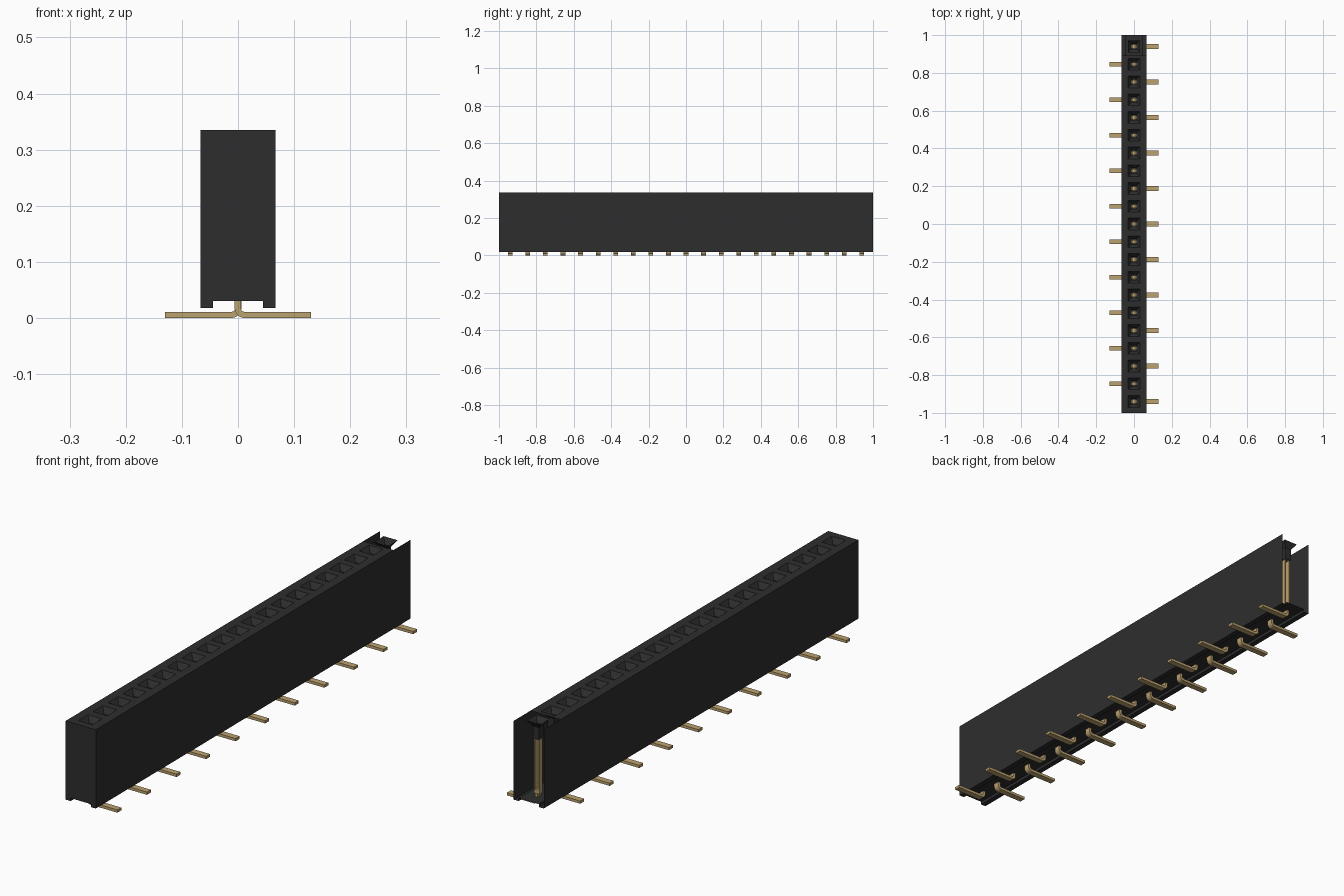
import bpy, bmesh, math

cube = bpy.data.objects.get("Cube")
if cube:
    bpy.data.objects.remove(cube)


def material(name, color, rough):
    m = bpy.data.materials.new(name)
    m.use_nodes = True
    m.diffuse_color = (*color, 1)
    b = m.node_tree.nodes["Principled BSDF"]
    b.inputs["Base Color"].default_value = (*color, 1)
    b.inputs["Roughness"].default_value = rough
    return m


BLACK = material("black plastic", (0.027, 0.027, 0.027), 0.6)
GOLD = material("gold metal", (0.50, 0.36, 0.16), 0.5)

COUNT, PITCH = 21, 0.094
W, TOP, FOOT, FLOOR = 0.067, 0.335, 0.018, 0.03
PIN_Y = [(COUNT - 1) / 2 * PITCH - i * PITCH for i in range(COUNT)]   # back to front


def add_object(name, mesh, y=0.0):
    ob = bpy.data.objects.new(name, mesh)
    ob.location.y = y
    bpy.context.collection.objects.link(ob)
    return ob


def finish(bm, name, mat):
    bmesh.ops.remove_doubles(bm, verts=bm.verts, dist=1e-5)
    bmesh.ops.recalc_face_normals(bm, faces=bm.faces)
    me = bpy.data.meshes.new(name)
    bm.to_mesh(me)
    bm.free()
    me.materials.append(mat)
    return me


def prism(bm, profile, y0, y1):
    """Closed xz profile extruded along y."""
    a = [bm.verts.new((x, y0, z)) for x, z in profile]
    b = [bm.verts.new((x, y1, z)) for x, z in profile]
    bm.faces.new(a)
    bm.faces.new(b[::-1])
    for i in range(len(a)):
        j = (i + 1) % len(a)
        bm.faces.new((a[i], b[i], b[j], a[j]))


def rect(bm, hx, y0, y1, z):
    return [bm.verts.new(p) for p in
            ((-hx, y0, z), (hx, y0, z), (hx, y1, z), (-hx, y1, z))]


def bridge(bm, a, b):
    for i in range(4):
        j = (i + 1) % 4
        bm.faces.new((a[i], a[j], b[j], b[i]))


# Housing: thin shell with two feet, closed at the front, open at the back
bm = bmesh.new()
outline = [(-W, TOP), (-W, FOOT), (-0.045, FOOT), (-0.045, FLOOR),
           (0.045, FLOOR), (0.045, FOOT), (W, FOOT), (W, TOP)]
front = [bm.verts.new((x, -1, z)) for x, z in outline]
back = [bm.verts.new((x, 1, z)) for x, z in outline]
bm.faces.new(front)
for i in range(len(outline) - 1):
    bm.faces.new((front[i], back[i], back[i + 1], front[i + 1]))
add_object("housing_shell", finish(bm, "housing_shell", BLACK))

# Top plate around the sockets; the last bay at the back stays uncovered
bm = bmesh.new()
MOUTH, NECK = 0.031, 0.014
for y in PIN_Y[1:]:
    y0 = -1 if y == PIN_Y[-1] else y - PITCH / 2
    bridge(bm, rect(bm, W, y0, y + PITCH / 2, TOP),
           rect(bm, MOUTH, y - MOUTH, y + MOUTH, TOP))
add_object("top_plate", finish(bm, "top_plate", BLACK))

# Socket: tapered mouth and square neck
bm = bmesh.new()
rings = [rect(bm, h, -h, h, z) for h, z in
         ((MOUTH, TOP), (NECK, 0.312), (NECK, 0.262))]
for a, b in zip(rings, rings[1:]):
    bridge(bm, a, b)
socket_mesh = finish(bm, "socket", BLACK)

# Contact: two spring leaves on a base
bm = bmesh.new()
for s in (-1, 1):
    prism(bm, [(s * 0.012, 0.05), (s * 0.007, 0.05), (s * 0.007, 0.262),
               (s * 0.012, 0.262)], -0.010, 0.010)
prism(bm, [(-0.012, 0.04), (0.012, 0.04), (0.012, 0.056), (-0.012, 0.056)],
      -0.010, 0.010)
contact_mesh = finish(bm, "contact", GOLD)


def leg(side):
    """Bent solder tail running out to one side."""
    cx, cz = 0.012, 0.018
    arc = [math.radians(180 + 15 * k) for k in range(7)]
    inner = [(cx + 0.007 * math.cos(t), cz + 0.007 * math.sin(t)) for t in arc]
    outer = [(cx + 0.018 * math.cos(t), cz + 0.018 * math.sin(t)) for t in arc]
    pts = ([(0.005, 0.042)] + inner + [(0.13, 0.011), (0.13, 0)]
           + outer[::-1] + [(-0.006, 0.042)])
    bm = bmesh.new()
    prism(bm, [(side * x, z) for x, z in pts], -0.0125, 0.0125)
    return finish(bm, "solder_leg", GOLD)


legs = [leg(1), leg(-1)]

# Repeat along the row, legs alternating sides
for i, y in enumerate(PIN_Y):
    add_object(f"socket_{i + 1}", socket_mesh, y)
    add_object(f"contact_{i + 1}", contact_mesh, y)
    add_object(f"solder_leg_{i + 1}", legs[i % 2], y)
